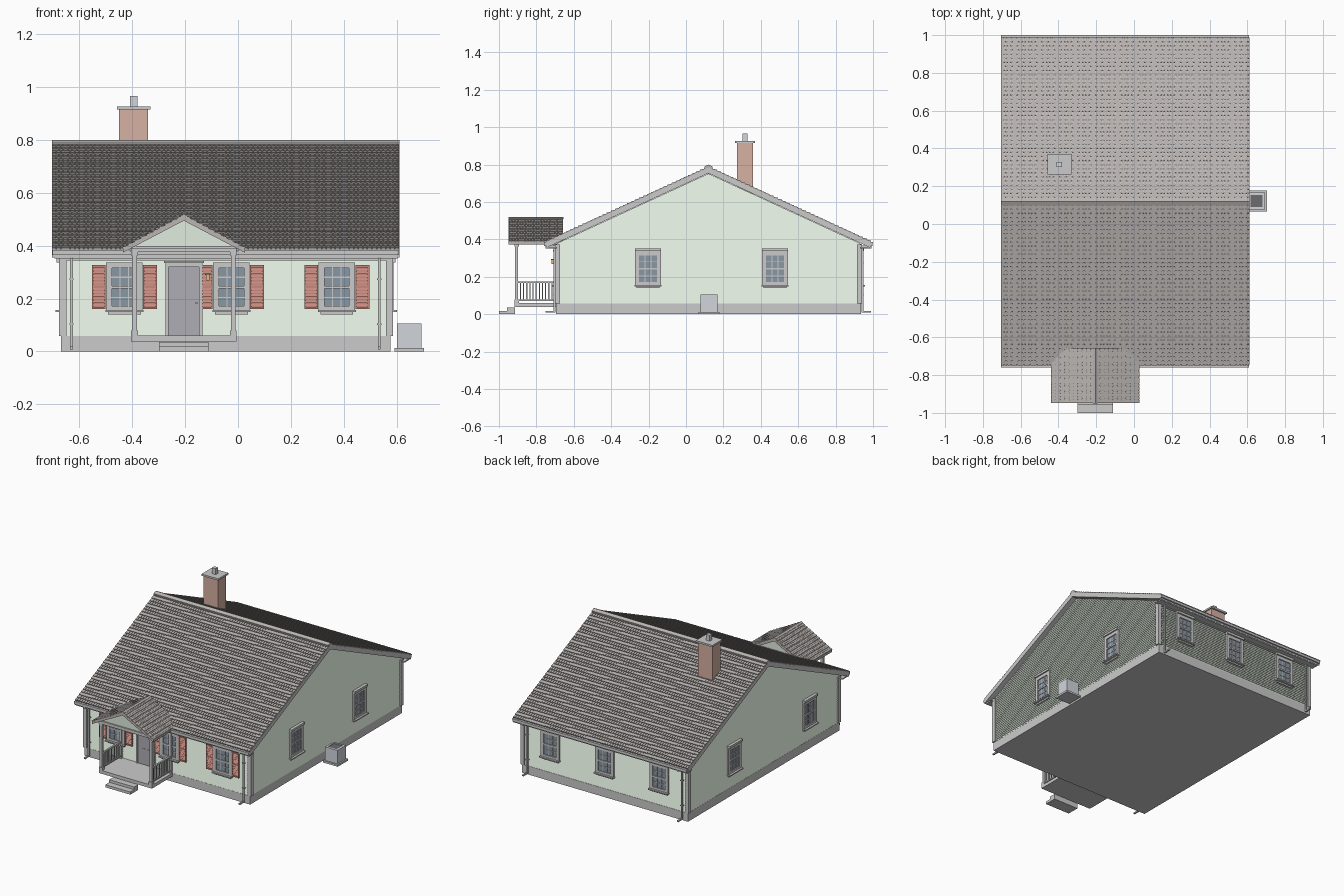
import bpy, bmesh
from math import sin, cos, pi
from mathutils import Vector

if "Cube" in bpy.data.objects:
    bpy.data.objects.remove(bpy.data.objects["Cube"])

GREEN, ROOF = (0.75, 0.84, 0.73), (0.49, 0.46, 0.44)
BRICK, RED = (0.68, 0.44, 0.36), (0.56, 0.25, 0.21)
GLASS, DOOR, METAL = (0.25, 0.31, 0.37), (0.42, 0.42, 0.46), (0.64, 0.67, 0.72)
DARK, AMBER = (0.15, 0.15, 0.16), (0.8, 0.5, 0.2)
parts = {}


def loft(name, a, b, col=None):
    """Closed solid between two matching outlines, added to the named part."""
    bm = parts.setdefault(name, (bmesh.new(), col))[0]
    va, vb = [bm.verts.new(p) for p in a], [bm.verts.new(p) for p in b]
    bm.faces.new(va)
    bm.faces.new(vb[::-1])
    for i in range(len(va)):
        j = (i + 1) % len(va)
        bm.faces.new((va[i], vb[i], vb[j], va[j]))


def box(name, x0, x1, y0, y1, z0, z1, col=None):
    ring = [(x0, y0), (x1, y0), (x1, y1), (x0, y1)]
    loft(name, [(x, y, z0) for x, y in ring], [(x, y, z1) for x, y in ring], col)


def on_wall(w, u, d, z):
    """Point on a wall: u along it, d outward, z up."""
    return {'front': (u, -0.69 - d, z), 'back': (u, 0.93 + d, z),
            'right': (0.575 + d, u, z), 'left': (-0.665 - d, u, z)}[w]


def wbox(name, w, u0, u1, z0, z1, d0, d1, col=None):
    ring = [(u0, z0), (u1, z0), (u1, z1), (u0, z1)]
    loft(name, [on_wall(w, u, d0, z) for u, z in ring],
         [on_wall(w, u, d1, z) for u, z in ring], col)


def shingles(name, origin, along, up, rows, cols):
    """Staggered rows of wedge shaped tabs over a roof slope."""
    o, a, s = Vector(origin), Vector(along), Vector(up)
    n = a.cross(s).normalized()
    if n.z < 0:
        n = -n
    for r in range(rows):
        p0, p1 = o + s * (r / rows), o + s * ((r + 1) / rows)
        prof = [p0 - n * 0.002, p0 + n * 0.007, p1 + n * 0.002, p1 - n * 0.002]
        cuts = [0] + [k + 0.5 * (r % 2) for k in range(1, cols)] + [cols]
        for c0, c1 in zip(cuts, cuts[1:]):
            g = 0.05
            loft(name, [p + a * ((c0 + g) / cols) for p in prof],
                 [p + a * ((c1 - g) / cols) for p in prof], ROOF)


# House body and foundation
RY, SL = 0.12, 0.46
top = lambda y: 0.788 - SL * abs(y - RY)
box('foundation', -0.67, 0.578, -0.695, 0.936, 0, 0.058)
gable = [(-0.69, 0.05), (0.93, 0.05), (0.93, 0.378), (RY, 0.752), (-0.69, 0.378)]
loft('house_walls', [(-0.665, y, z) for y, z in gable], [(0.575, y, z) for y, z in gable], GREEN)

# Lapped siding
STEP = 0.0125
for w in ('front', 'back', 'left', 'right'):
    side = w in ('left', 'right')
    z = 0.058
    while z < (0.735 if side else 0.35):
        ends = []
        for s in (-1, 1):
            def edge(h):
                return RY + s * min(0.81, (0.752 - h) / SL) if side else -0.045 + s * 0.62
            e0, e1 = edge(z), edge(z + STEP)
            ends.append([on_wall(w, e0, -0.001, z), on_wall(w, e0, 0.004, z),
                         on_wall(w, e1, 0.0005, z + STEP), on_wall(w, e1, -0.001, z + STEP)])
        loft('siding', *ends, GREEN)
        z += STEP

# Corner boards, frieze, soffit, gutters, downspouts
for x0, x1 in ((-0.677, -0.65), (0.56, 0.587)):
    for y0, y1 in ((-0.7, -0.673), (0.913, 0.94)):
        box('corner_boards', x0, x1, y0, y1, 0.058, 0.372)
for w in ('front', 'back'):
    wbox('frieze_boards', w, -0.665, 0.575, 0.345, 0.375, 0, 0.008)
    wbox('soffits', w, -0.695, 0.603, 0.352, 0.36, 0, 0.052)
    wbox('gutters', w, -0.703, 0.609, 0.365, 0.385, 0.052, 0.068)
    wbox('gutters', w, -0.703, 0.609, 0.38, 0.385, 0.052, 0.07)
    for u in (-0.63, 0.535):
        wbox('downspouts', w, u - .005, u + .005, 0.01, 0.355, 0.009, 0.019)
        wbox('downspouts', w, u - .005, u + .005, 0.352, 0.368, 0.009, 0.062)
        wbox('downspouts', w, u - .005, u + .005, 0.008, 0.018, 0.009, 0.06)
        for z in (0.1, 0.27):
            wbox('downspout_straps', w, u - .008, u + .008, z, z + .006, 0, 0.021)

# Main roof
for s in (-1, 1):
    ye = RY + s * 0.867
    prof = [(RY, top(RY) - .004), (ye, top(ye) - .004), (ye, top(ye) - .034), (RY, top(RY) - .034)]
    loft('roof_deck', [(-0.705, y, z) for y, z in prof], [(0.611, y, z) for y, z in prof])
    shingles('roof_shingles', (-0.705, ye, top(ye) - .002), (1.316, 0, 0),
             (0, RY - ye, top(RY) - top(ye)), 40, 76)
cap = [(RY - .021, .783), (RY - .021, .79), (RY, .8), (RY + .021, .79), (RY + .021, .783)]
loft('ridge_cap', [(-0.705, y, z) for y, z in cap], [(0.611, y, z) for y, z in cap], ROOF)

# Chimney
box('chimney', -0.45, -0.34, 0.272, 0.358, 0.6, 0.915, BRICK)
box('chimney_cap', -0.458, -0.332, 0.262, 0.37, 0.915, 0.927)
box('chimney_flue', -0.409, -0.381, 0.303, 0.329, 0.927, 0.967, METAL)


# Windows and shutters
def window(w, c, head=True, shutters=False):
    wbox('window_glass', w, c - .05, c + .05, 0.165, 0.322, 0, 0.006, GLASS)
    for u in (c - .069, c + .047):
        wbox('window_frames', w, u, u + .022, 0.155, 0.337, 0, 0.013)
    for z0, z1 in ((0.155, 0.172), (0.238, 0.248), (0.315, 0.337)):
        wbox('window_frames', w, c - .05, c + .05, z0, z1, 0, 0.0125)
    for u in (c - .016, c + .016):
        wbox('window_muntins', w, u - .002, u + .002, 0.17, 0.318, 0, 0.009)
    for z in (0.205, 0.281):
        wbox('window_muntins', w, c - .048, c + .048, z - .002, z + .002, 0, 0.009)
    wbox('window_sills', w, c - .072, c + .072, 0.149, 0.157, 0, 0.026)
    wbox('window_sills', w, c - .062, c + .062, 0.139, 0.149, 0, 0.012)
    if head:
        wbox('window_heads', w, c - .07, c + .07, 0.337, 0.352, 0, 0.022)
    if shutters:
        for m in (c - .097, c + .097):
            wbox('shutters', w, m - .026, m + .026, 0.16, 0.327, 0, 0.006, RED)
            for u in (m - .026, m + .02):
                wbox('shutters', w, u, u + .006, 0.16, 0.327, 0, 0.013, RED)
            for z in (0.16, 0.24, 0.318):
                wbox('shutters', w, m - .022, m + .022, z, z + .009, 0, 0.012, RED)
            for k in range(12):
                z = 0.172 + k * 0.0122
                prof = [(z, .005), (z, .012), (z + .008, .007), (z + .008, .005)]
                loft('shutters', [on_wall(w, m - .021, d, h) for h, d in prof],
                     [on_wall(w, m + .021, d, h) for h, d in prof], RED)


for c in (-0.43, -0.025, 0.374):
    window('front', c, False, True)
for c in (-0.455, -0.045, 0.365):
    window('back', c)
for w, spots in (('right', (-0.203, 0.476)), ('left', (-0.37, 0.44))):
    for c in spots:
        window(w, c)

# Front door and wall lamp
PX = -0.205
wbox('door', 'front', PX - .06, PX + .06, 0.06, 0.32, 0, 0.008, DOOR)
for u in (PX - .034, PX + .006):
    for z0, z1 in ((0.09, 0.17), (0.19, 0.29)):
        wbox('door_panels', 'front', u, u + .028, z0, z1, 0, 0.011, DOOR)
for u in (PX - .07, PX + .058):
    wbox('door_frame', 'front', u, u + .012, 0.058, 0.332, 0, 0.014)
wbox('door_frame', 'front', PX - .07, PX + .07, 0.32, 0.335, 0, 0.014)
wbox('door_frame', 'front', PX - .076, PX + .076, 0.335, 0.343, 0, 0.022)
wbox('door_knob', 'front', PX + .045, PX + .052, 0.18, 0.187, 0, 0.018, METAL)
wbox('wall_lamp', 'front', -0.122, -0.108, 0.268, 0.29, 0.012, 0.028, AMBER)
wbox('wall_lamp_cap', 'front', -0.125, -0.105, 0.29, 0.295, 0, 0.031, DARK)

# Porch floor, steps, posts, railings
box('porch_floor', PX - .2, PX + .2, -0.918, -0.69, 0.038, 0.06)
box('porch_steps', PX - .094, PX + .094, -1.0, -0.915, 0, 0.018)
box('porch_steps', PX - .094, PX + .094, -0.958, -0.915, 0.018, 0.036)
for s in (-1, 1):
    px = PX + s * .187
    box('porch_posts', px - .009, px + .009, -0.914, -0.898, 0.06, 0.38)
    box('porch_post_bases', px - .013, px + .013, -0.918, -0.894, 0.06, 0.08)
    box('porch_post_caps', px - .013, px + .013, -0.918, -0.894, 0.363, 0.38)
    box('porch_posts', px - .009, px + .009, -0.708, -0.69, 0.06, 0.38)
    box('porch_beams', px - .011, px + .011, -0.918, -0.69, 0.376, 0.398)
    box('porch_railings', px - .006, px + .006, -0.905, -0.7, 0.166, 0.175)
    box('porch_railings', px - .005, px + .005, -0.905, -0.7, 0.072, 0.08)
    for k in range(11):
        y = -0.885 + k * 0.0168
        box('porch_balusters', px - .003, px + .003, y - .003, y + .003, 0.08, 0.166)
    # rounded brackets under the front beam
    x0, r = px - s * .009, 0.03
    arc = [(x0, 0.378)] + [(x0 + s * r * (1 - cos(t * pi / 12)),
                            0.378 - r + r * sin(t * pi / 12)) for t in range(7)]
    loft('porch_brackets', [(x, -0.912, z) for x, z in arc], [(x, -0.9, z) for x, z in arc])
box('porch_beams', PX - .2, PX + .2, -0.92, -0.896, 0.376, 0.4)

# Porch gable roof
tri = [(PX - .2, 0.395), (PX + .2, 0.395), (PX, 0.502)]
loft('porch_gable', [(x, -0.918, z) for x, z in tri], [(x, -0.67, z) for x, z in tri], GREEN)
box('porch_gable_trim', PX - .205, PX + .205, -0.926, -0.915, 0.39, 0.4)
for s in (-1, 1):
    xe, ze = PX + s * .231, 0.388
    prof = [(PX, 0.513), (xe, ze), (xe, ze - .014), (PX, 0.495)]
    loft('porch_roof_deck', [(x, -0.948, z) for x, z in prof], [(x, -0.657, z) for x, z in prof], ROOF)
    shingles('porch_shingles', (xe, -0.948, ze + .001), (0, 0.291, 0), (PX - xe, 0, 0.125), 10, 17)
cap = [(PX - .012, .509), (PX - .012, .514), (PX, .521), (PX + .012, .514), (PX + .012, .509)]
loft('porch_ridge_cap', [(x, -0.949, z) for x, z in cap], [(x, -0.656, z) for x, z in cap], ROOF)

# Cooling unit beside the house
box('cooling_unit_pad', 0.592, 0.704, 0.067, 0.178, 0, 0.013)
box('cooling_unit', 0.602, 0.694, 0.077, 0.168, 0.013, 0.1, METAL)
box('cooling_unit_grille', 0.616, 0.68, 0.091, 0.154, 0.1, 0.102, DARK)
for y0, y1 in ((0.077, 0.089), (0.156, 0.168)):
    box('cooling_unit_rim', 0.602, 0.694, y0, y1, 0.1, 0.105, METAL)
for x0, x1 in ((0.602, 0.614), (0.682, 0.694)):
    box('cooling_unit_rim', x0, x1, 0.089, 0.156, 0.1, 0.105, METAL)

# Turn every collected part into an object
mats = {}
for name, (bm, col) in parts.items():
    bmesh.ops.recalc_face_normals(bm, faces=bm.faces)
    me = bpy.data.meshes.new(name)
    bm.to_mesh(me)
    bm.free()
    if col:
        if col not in mats:
            mats[col] = bpy.data.materials.new('paint_%d' % len(mats))
            mats[col].diffuse_color = (*col, 1)
        me.materials.append(mats[col])
    bpy.context.collection.objects.link(bpy.data.objects.new(name, me))

for m in bpy.data.materials:
    if m.users and not m.is_grease_pencil:
        m.use_nodes = True
        m.node_tree.nodes["Principled BSDF"].inputs["Base Color"].default_value = m.diffuse_color
